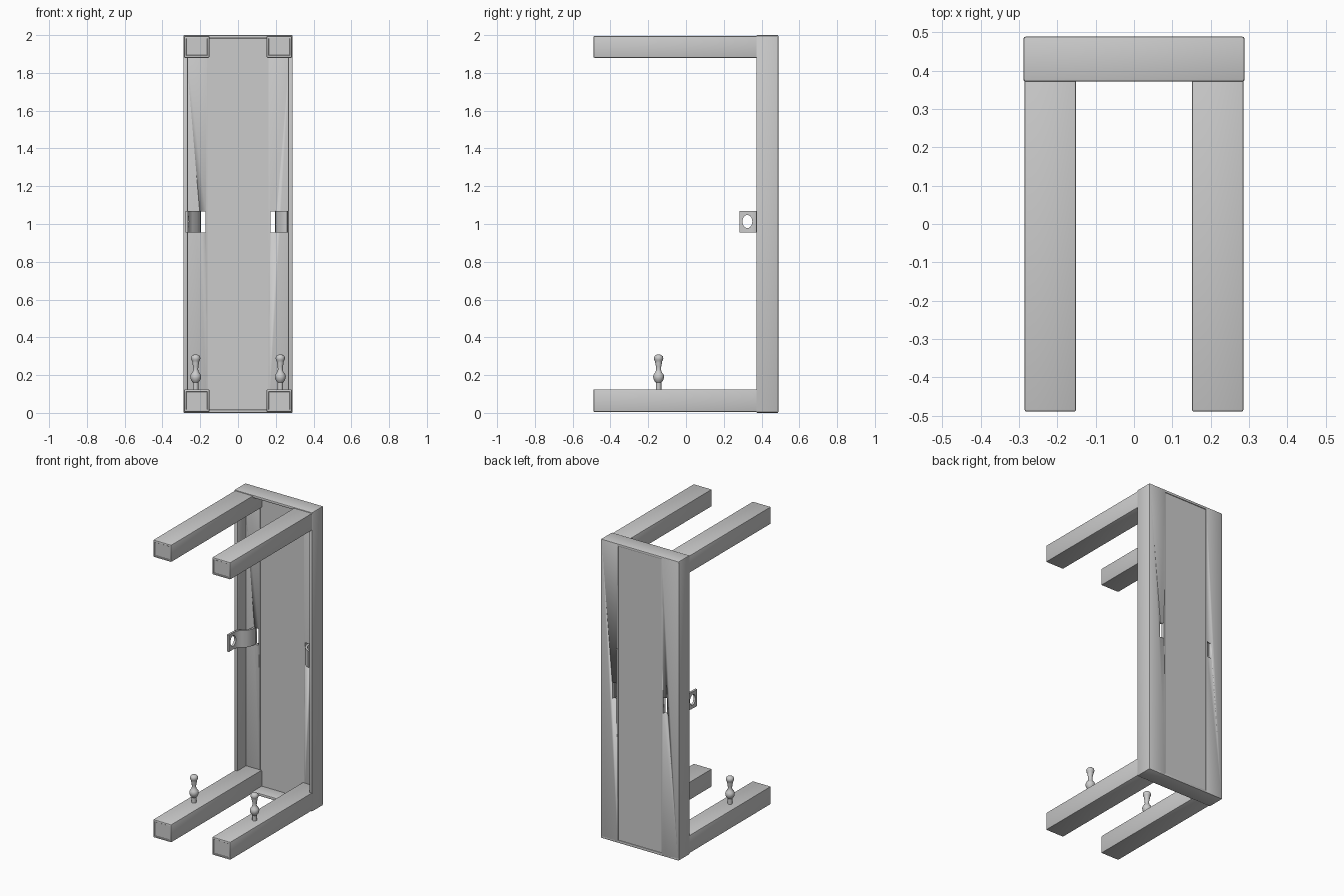
import bpy, bmesh, math

if "Cube" in bpy.data.objects:
    bpy.data.objects.remove(bpy.data.objects["Cube"])


def finish(name, bm, smooth=True):
    bmesh.ops.recalc_face_normals(bm, faces=bm.faces[:])
    me = bpy.data.meshes.new(name)
    bm.to_mesh(me)
    bm.free()
    ob = bpy.data.objects.new(name, me)
    bpy.context.collection.objects.link(ob)
    if smooth:
        bpy.ops.object.select_all(action='DESELECT')
        ob.select_set(True)
        bpy.context.view_layer.objects.active = ob
        bpy.ops.object.shade_smooth_by_angle(angle=math.radians(40))
    return ob


def box(name, x, y, z, bevel=0.005, recess_front=False):
    bm = bmesh.new()
    bmesh.ops.create_cube(bm, size=1)
    for v in bm.verts:
        for i, (a, b) in enumerate((x, y, z)):
            v.co[i] = (a + b) / 2 + v.co[i] * (b - a)
    if bevel:
        bmesh.ops.bevel(bm, geom=bm.edges[:], offset=bevel, segments=2,
                        profile=0.5, affect='EDGES')
    if recess_front:
        bm.normal_update()
        f = min(bm.faces, key=lambda f: f.calc_center_median().y)
        bmesh.ops.inset_individual(bm, faces=[f], thickness=0.008)
        bmesh.ops.inset_individual(bm, faces=[f], thickness=0.003, depth=-0.003)
    return finish(name, bm)


def span(s, a, b):
    return tuple(sorted((s * a, s * b)))


def cut(ob, cutter):
    cutter.hide_render = True
    cutter.hide_viewport = True
    m = ob.modifiers.new("cut", 'BOOLEAN')
    m.object = cutter
    m.operation = 'DIFFERENCE'
    m.solver = 'EXACT'


def strap(name, pts, z0, z1, t):
    # thin bent sheet: 2D path in plan, thickened and extruded upward
    bm = bmesh.new()
    left, right = [], []
    for i, (x, y) in enumerate(pts):
        a, b = pts[max(i - 1, 0)], pts[min(i + 1, len(pts) - 1)]
        dx, dy = b[0] - a[0], b[1] - a[1]
        n = math.hypot(dx, dy)
        ox, oy = -dy / n * t / 2, dx / n * t / 2
        left.append((x + ox, y + oy))
        right.append((x - ox, y - oy))
    rings = [[bm.verts.new((*p, z)) for p in (l, r) for z in (z0, z1)]
             for l, r in zip(left, right)]
    order = (0, 1, 3, 2)
    for r, q in zip(rings, rings[1:]):
        for k in range(4):
            i, j = order[k], order[(k + 1) % 4]
            bm.faces.new((r[i], r[j], q[j], q[i]))
    for r in (rings[0], rings[-1]):
        bm.faces.new([r[i] for i in order])
    return finish(name, bm)


def peg(name, x, y):
    # turned pin: collar, ball, neck, flare and round cap
    prof = [(0, .115), (.014, .115), (.014, .160), (.023, .170), (.028, .183),
            (.029, .194), (.025, .206), (.017, .215), (.013, .228), (.014, .245),
            (.018, .265), (.018, .272), (.023, .280), (.025, .290), (.022, .300),
            (.014, .307), (0, .310)]
    bm = bmesh.new()
    vs = [bm.verts.new((x + r, y, z)) for r, z in prof]
    es = [bm.edges.new(p) for p in zip(vs, vs[1:])]
    bmesh.ops.spin(bm, geom=vs + es, cent=(x, y, 0), axis=(0, 0, 1),
                   angle=2 * math.tau / 2, steps=24)
    bmesh.ops.remove_doubles(bm, verts=bm.verts[:], dist=1e-4)
    return finish(name, bm)


for s, side in ((-1, "left"), (1, "right")):
    # Horizontal arms
    for z, lv in (((0.005, 0.125), "lower"), ((1.88, 1.995), "upper")):
        box(f"{lv}_{side}_arm", span(s, 0.151, 0.286), (-0.49, 0.48), z,
            0.006, recess_front=True)
    # Corner post: side plate and back strip
    box(f"{side}_side_plate", span(s, 0.265, 0.289), (0.372, 0.488), (0.002, 1.998))
    back = box(f"{side}_back_strip", span(s, 0.160, 0.286), (0.464, 0.489),
               (0.002, 1.998), 0.004)
    cut(back, box(f"{side}_slot_cutter", span(s, 0.172, 0.203), (0.4, 0.55),
                  (0.955, 1.065), 0))
    # Pegs on the lower arms
    peg(f"{side}_peg", s * 0.224, -0.145)
    # Bent latch strap; only the left one reaches forward as a holed tab
    path = [(s * .203, .465), (s * .206, .435), (s * .220, .405),
            (s * .245, .385), (s * .262, .378)]
    if s < 0:
        path = path[:4] + [(-.262, .368), (-.270, .345), (-.272, .315), (-.272, .282)]
    latch = strap(f"{side}_latch_strap", path, 0.955, 1.068, 0.014)
    if s < 0:
        bm = bmesh.new()
        bmesh.ops.create_cone(bm, cap_ends=True, segments=20, radius1=0.029,
                              radius2=0.029, depth=0.06)
        for v in bm.verts:
            v.co = (-0.272 + v.co.z, 0.325 + v.co.x * 0.9, 1.013 + v.co.y * 1.2)
        cut(latch, finish("tab_hole_cutter", bm, False))

# Centre back panel, top and bottom plates
box("back_panel", (-0.165, 0.165), (0.467, 0.484), (0.005, 1.995), 0)
box("top_plate", (-0.288, 0.288), (0.372, 0.489), (1.982, 2.0))
box("bottom_plate", (-0.288, 0.288), (0.372, 0.489), (0.0, 0.018))
